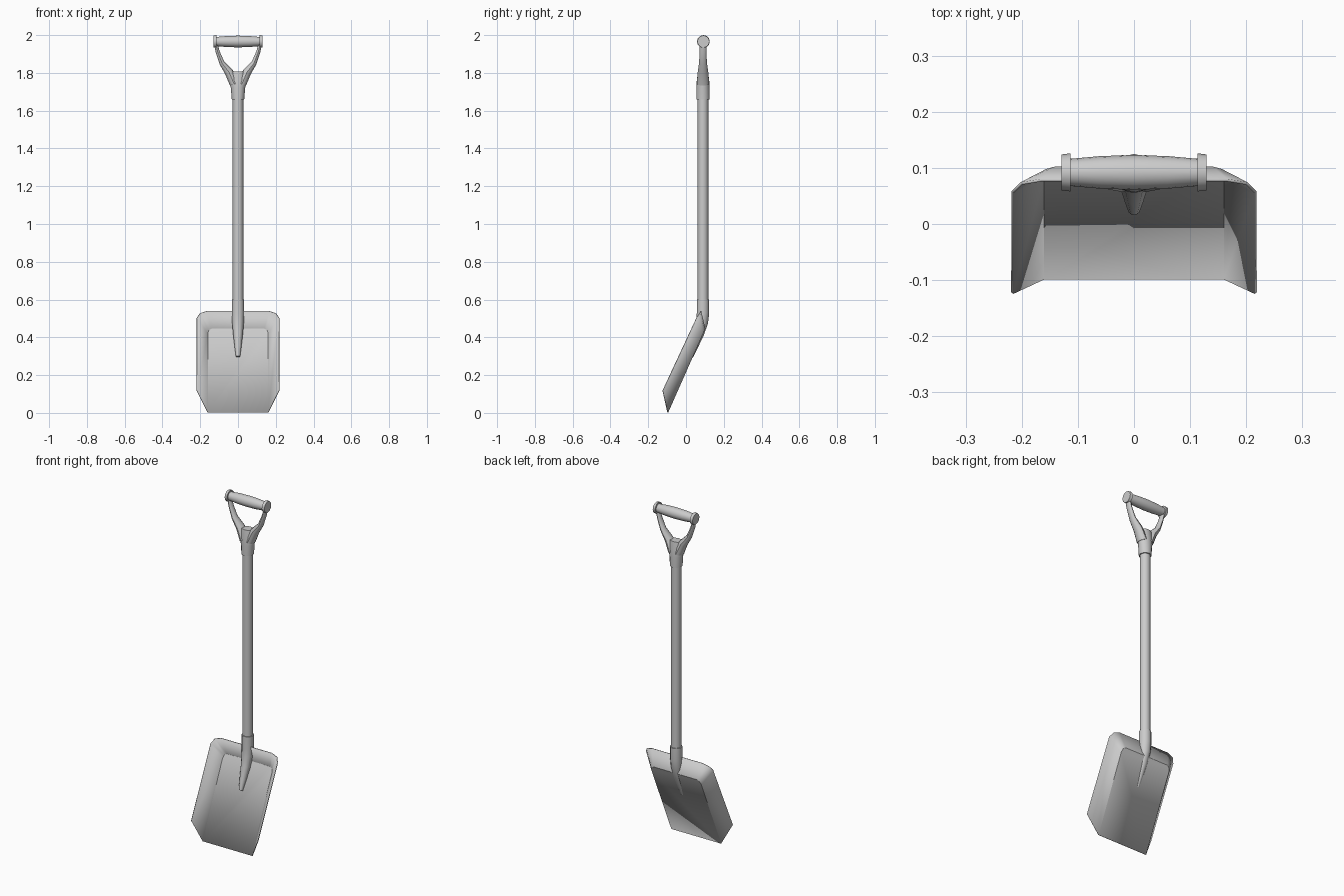
import bpy, bmesh, math
from mathutils import Vector

cube = bpy.data.objects.get("Cube")
if cube:
    bpy.data.objects.remove(cube, do_unlink=True)

grey = bpy.data.materials.new("plain grey")
grey.use_nodes = True
COLOUR = (0.6, 0.6, 0.6, 1)
grey.diffuse_color = COLOUR
grey.node_tree.nodes["Principled BSDF"].inputs["Base Color"].default_value = COLOUR

SHAFT_Y = 0.09
X, Y, Z = Vector((1, 0, 0)), Vector((0, 1, 0)), Vector((0, 0, 1))


def finish(name, bm, angle=35):
    bmesh.ops.recalc_face_normals(bm, faces=bm.faces)
    mesh = bpy.data.meshes.new(name)
    bm.to_mesh(mesh)
    bm.free()
    mesh.materials.append(grey)
    obj = bpy.data.objects.new(name, mesh)
    bpy.context.collection.objects.link(obj)
    bpy.ops.object.select_all(action="DESELECT")
    obj.select_set(True)
    bpy.context.view_layer.objects.active = obj
    bpy.ops.object.shade_smooth_by_angle(angle=math.radians(angle))
    return obj


def loft(name, rings, sides=12):
    """Capped skin through oval rings of (centre, half axis, half axis)."""
    bm = bmesh.new()
    loops = []
    for centre, u, v in rings:
        turns = [2 * math.pi * i / sides for i in range(sides)]
        loops.append([bm.verts.new(centre + u * math.cos(a) + v * math.sin(a)) for a in turns])
    for a, b in zip(loops, loops[1:]):
        for i in range(sides):
            j = (i + 1) % sides
            bm.faces.new((a[i], a[j], b[j], b[i]))
    bm.faces.new(loops[0])
    bm.faces.new(loops[-1])
    return finish(name, bm)


# Blade: floor and rim outlines along the slope, mirrored and thickened
along = Vector((0, 0.405, 0.914))
lift = Vector((0, -0.914, 0.405))
origin = Vector((0, -0.099, 0.003))
floor_half = [(0.16, 0, 0), (0.16, 0.455, 0), (0.155, 0.475, 0), (0.14, 0.485, 0)]
rim_half = [(0.215, 0.095, 0.07), (0.215, 0.52, 0.062),
            (0.2, 0.548, 0.058), (0.165, 0.56, 0.057)]
bm = bmesh.new()


def outline(half):
    full = half + [(-x, t, h) for x, t, h in reversed(half)]
    return [bm.verts.new(origin + X * x + along * t + lift * h) for x, t, h in full]


floor, rim = outline(floor_half), outline(rim_half)
bm.faces.new(floor)
for i in range(len(floor) - 1):
    bm.faces.new((floor[i], rim[i], rim[i + 1], floor[i + 1]))
bm.normal_update()
blade = finish("blade", bm, 30)
# Grow the sheet outward, away from the scoop
facing = blade.data.polygons[0].normal.dot(lift)
plate = blade.modifiers.new("thickness", "SOLIDIFY")
plate.thickness = 0.005
plate.offset = -1 if facing > 0 else 1

# Socket: straight collar that bends and tapers onto the blade floor
socket_rings = []
for y, z, r, tilt in [(0.09, 0.6, 0.033, 0), (0.09, 0.53, 0.033, 0),
                      (0.086, 0.48, 0.031, 0.2), (0.07, 0.42, 0.026, 0.42),
                      (0.045, 0.35, 0.018, 0.42), (0.026, 0.297, 0.011, 0.42)]:
    across = Y * math.cos(tilt) - Z * math.sin(tilt)
    socket_rings.append((Vector((0, y, z)), X * r, across * r))
loft("socket", socket_rings)

# Shaft
loft("shaft", [(Vector((0, SHAFT_Y, z)), X * 0.028, Y * 0.028) for z in (0.55, 1.7)])

# Yoke stem
loft("yoke_stem", [(Vector((0, SHAFT_Y, z)), X * w, Y * d)
                   for z, w, d in [(1.66, 0.033, 0.035), (1.72, 0.038, 0.035),
                                   (1.76, 0.044, 0.033), (1.808, 0.038, 0.026)]])

# Yoke arms, grip caps
arm = [(0.02, 1.74, 0.024, 0.033, 0.3), (0.047, 1.803, 0.023, 0.028, 0.6),
       (0.085, 1.852, 0.014, 0.021, 0.6), (0.107, 1.91, 0.011, 0.018, 0.3),
       (0.121, 1.965, 0.008, 0.017, 0.15)]
for side, label in ((1, "left"), (-1, "right")):
    loft(label + "_yoke_arm",
         [(Vector((side * x, SHAFT_Y, z)),
           (X * side * math.cos(a) - Z * math.sin(a)) * w, Y * d)
          for x, z, w, d, a in arm])
    loft(label + "_grip_cap",
         [(Vector((side * x, SHAFT_Y + 0.002, 1.966)), Y * r, Z * r)
          for x, r in [(0.113, 0.034), (0.129, 0.032)]])

# Grip: barrel between the caps
loft("grip", [(Vector((x, SHAFT_Y + 0.002, 1.966)), Y * r, Z * r)
              for x, r in [(-0.116, 0.024), (-0.06, 0.029), (0, 0.031),
                           (0.06, 0.029), (0.116, 0.024)]], 16)
